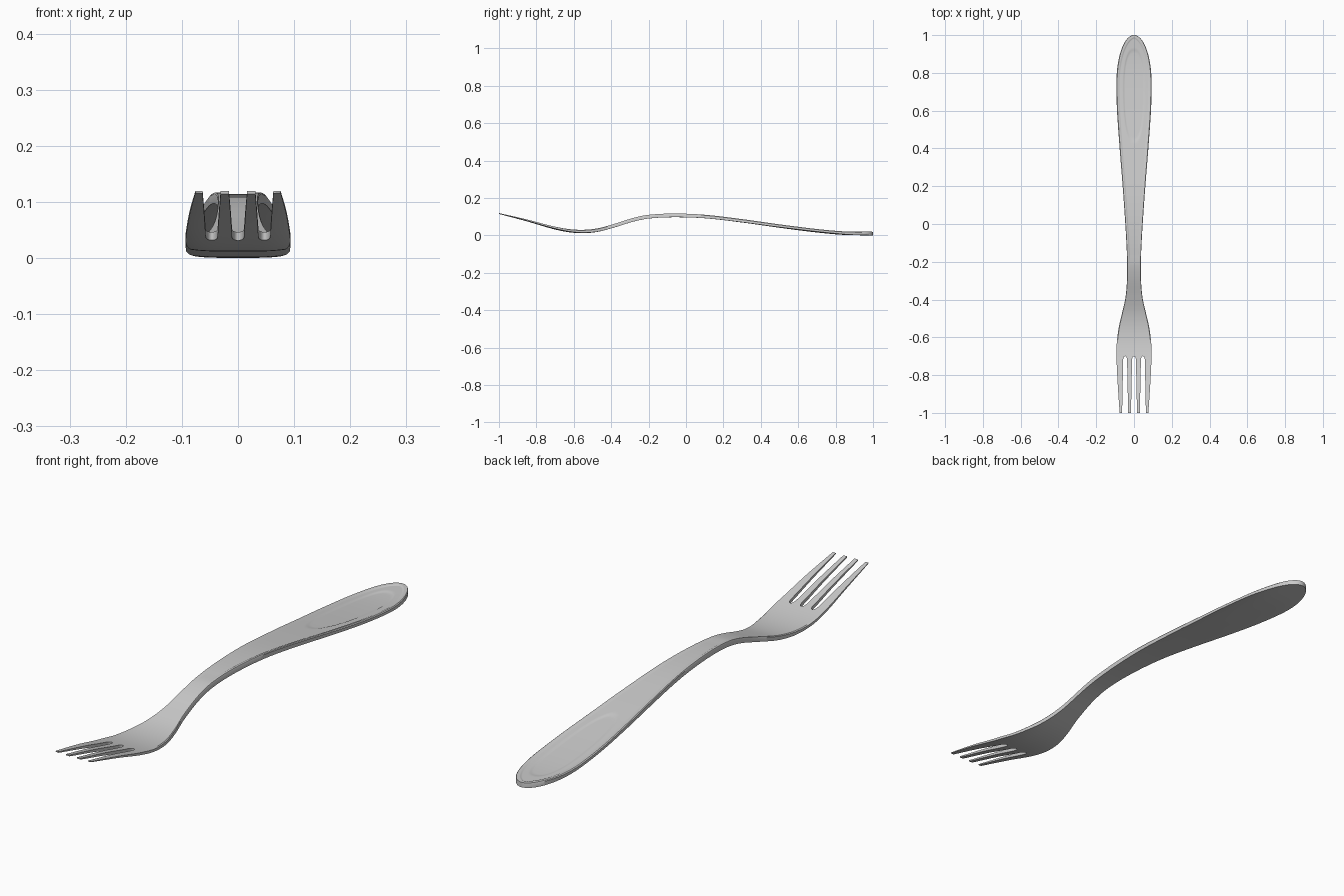
import bpy, bmesh, math

if "Cube" in bpy.data.objects:
    bpy.data.objects.remove(bpy.data.objects["Cube"])

# Control curves along the length: (y, value)
CENTRE = [(-1, .119), (-.85, .082), (-.72, .046), (-.63, .028), (-.55, .023), (-.47, .031),
          (-.38, .055), (-.28, .086), (-.2, .102), (-.07, .109), (.1, .103), (.3, .080),
          (.5, .052), (.7, .027), (.85, .014), (1, .012)]
THICK = [(-1, .005), (-.7, .015), (-.55, .018), (-.2, .020), (.3, .018), (1, .019)]
WIDTH = [(-1, .076), (-.85, .086), (-.7, .093), (-.64, .092), (-.55, .081), (-.47, .063),
         (-.4, .047), (-.33, .039), (-.25, .036), (-.15, .038), (0, .046), (.2, .060),
         (.4, .076), (.6, .090), (.7, .093), (.75, .093)]
ROOT, END, GAP = -.70, .75, .047


def curve(pts, y):
    """Smooth interpolation through the control points."""
    n = len(pts)

    def slope(i):
        a, b = pts[max(i - 1, 0)], pts[min(i + 1, n - 1)]
        return (b[1] - a[1]) / (b[0] - a[0])
    i = max([k for k in range(n - 1) if pts[k][0] <= y], default=0)
    (y0, v0), (y1, v1) = pts[i], pts[i + 1]
    h = y1 - y0
    t = (y - y0) / h
    return (v0 * (1 + 2 * t) * (1 - t) ** 2 + slope(i) * h * t * (1 - t) ** 2
            + v1 * t * t * (3 - 2 * t) + slope(i + 1) * h * t * t * (t - 1))


def step(a, b, v):
    t = min(1, max(0, (v - a) / (b - a)))
    return t * t * (3 - 2 * t)


def half_width(y):
    if y > END:
        return .093 * math.sqrt(max(0, 1 - ((y - END) / (1 - END)) ** 2))
    return curve(WIDTH, y)


def heights(x, y):
    """Bottom and top surface, with the sunken panel and oval in the handle."""
    w, c, t = half_width(y), curve(CENTRE, y), curve(THICK, y)
    bottom = c - t / 2 + .005 * (x / .093) ** 4
    top = c + t / 2
    panel = (half_width(min(1, y + .012)) if y > END else w) - .010
    top -= .0025 * step(0, .005, panel - abs(x)) * step(-.22, -.15, y)
    r = (abs(x) / (.056 + .02 * (y - .68))) ** 2.4 + (abs(y - .68) / .25) ** 2.4
    top -= .0025 * step(0, .18, 1 - r)
    if abs(x) > w - 1e-6:
        top -= .003 * min(1, w / .03) * step(ROOT, -.6, y)
    return bottom, top


def slab(bm, ys, row_x, cap=False):
    """Closed strip: top and bottom grids joined by side walls."""
    low, high = [], []
    for y in ys:
        lo, hi = [], []
        for x in row_x(y):
            b, t = heights(x, y)
            lo.append(bm.verts.new((x, y, b)))
            hi.append(bm.verts.new((x, y, t)))
        low.append(lo)
        high.append(hi)
    n = len(low[0])
    for i in range(len(ys) - 1):
        for j in range(n - 1):
            for g, flip in ((high, 1), (low, -1)):
                f = [g[i][j], g[i][j + 1], g[i + 1][j + 1], g[i + 1][j]]
                bm.faces.new(f[::flip])
        for j in (0, n - 1):
            bm.faces.new((low[i][j], low[i + 1][j], high[i + 1][j], high[i][j]))
    if cap:
        for j in range(n - 1):
            bm.faces.new((low[-1][j], low[-1][j + 1], high[-1][j + 1], high[-1][j]))


def lerp_list(a, b, n):
    return [a + (b - a) * k / n for k in range(n + 1)]


def slot(y):
    """Half width of the round-ended gap between tines."""
    d = ROOT - y
    return (.010 + .006 * d / .3) * math.sqrt(max(0, 1 - max(0, 1 - d / .02) ** 2))


def tine_x(k, y):
    w, s = half_width(y), slot(y)
    left = -w if k == 0 else GAP * (k - 2) + s
    right = w if k == 3 else GAP * (k - 1) - s
    return lerp_list(left, right, 12)


bm = bmesh.new()
# Head, neck and handle
u = sorted({round(x / .093, 6) for k in range(4) for x in tine_x(k, ROOT)})
body_y = lerp_list(ROOT, END, 130) + [END + (1 - END) * math.sin(math.pi / 2 * k / 36)
                                      for k in range(1, 37)]
slab(bm, body_y, lambda y: [half_width(y) * v for v in u])
# Four tines
tine_y = [ROOT - .3 * (k / 30) ** 2 for k in range(31)]
for k in range(4):
    slab(bm, tine_y, lambda y: tine_x(k, y), cap=True)

bmesh.ops.remove_doubles(bm, verts=bm.verts, dist=1e-5)
bmesh.ops.recalc_face_normals(bm, faces=bm.faces)
low_z = min(v.co.z for v in bm.verts)
for v in bm.verts:
    v.co.z -= low_z
mesh = bpy.data.meshes.new("fork")
bm.to_mesh(mesh)
bm.free()
fork = bpy.data.objects.new("fork", mesh)
bpy.context.collection.objects.link(fork)
bpy.context.view_layer.objects.active = fork
fork.select_set(True)
bpy.ops.object.shade_smooth_by_angle(angle=math.radians(35))
